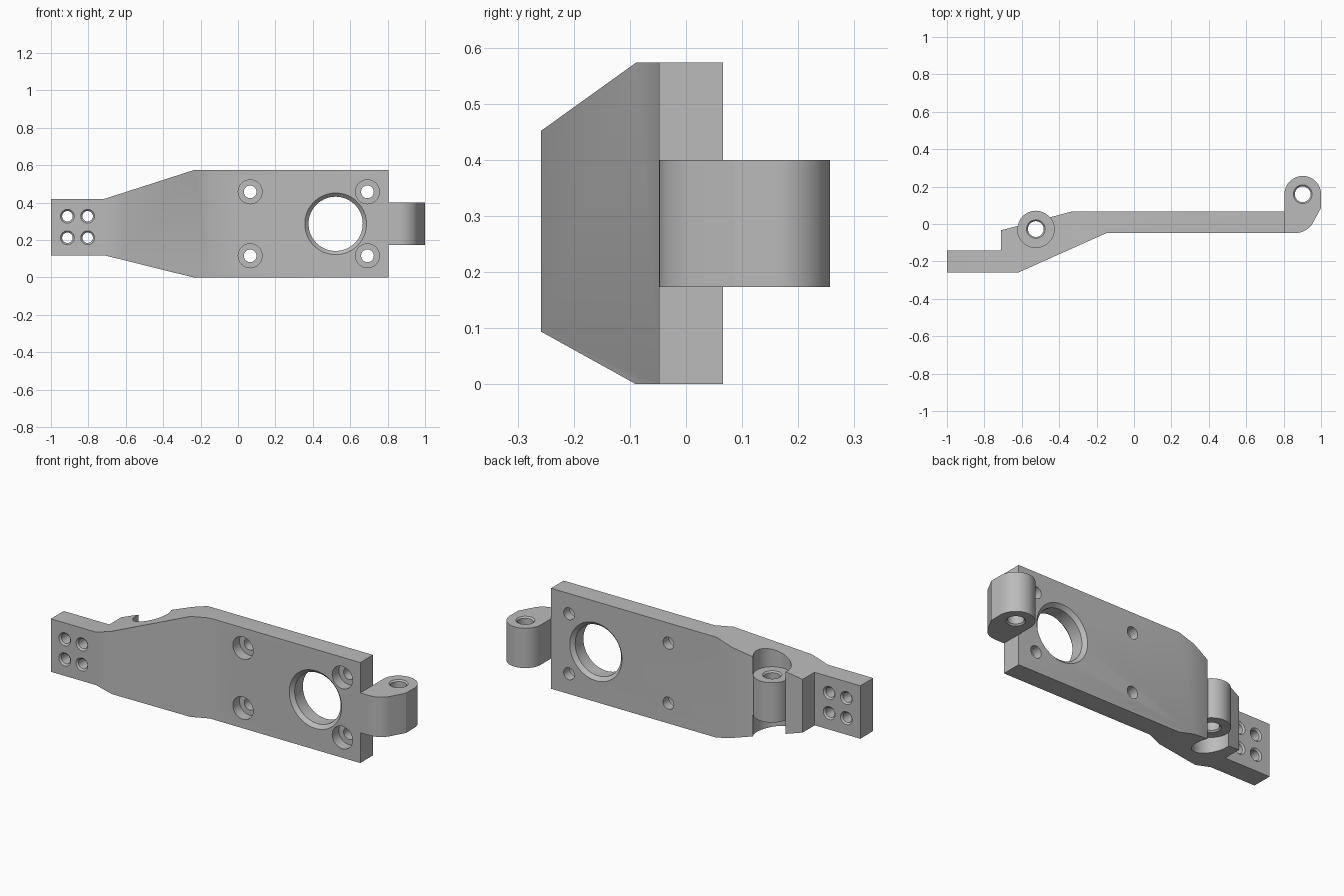
import bpy, bmesh, math
from mathutils import Matrix, Vector

if "Cube" in bpy.data.objects:
    bpy.data.objects.remove(bpy.data.objects["Cube"])

grey = bpy.data.materials.new("machined grey")
grey.diffuse_color = (0.50, 0.50, 0.50, 1)
grey.use_nodes = True
grey.node_tree.nodes["Principled BSDF"].inputs["Base Color"].default_value = grey.diffuse_color

Z0, Z1 = 0.173, 0.40          # height range of both hinge lugs
LUG_R = 0.098
FRONT, BACK = -0.048, 0.066   # plate faces
MID = 0.2865


def make(name, bm):
    bmesh.ops.recalc_face_normals(bm, faces=bm.faces)
    me = bpy.data.meshes.new(name)
    bm.to_mesh(me)
    bm.free()
    me.materials.append(grey)
    ob = bpy.data.objects.new(name, me)
    bpy.context.collection.objects.link(ob)
    return ob


def prism(name, pts, lo, hi, axis='Z'):
    """Extrude a 2D outline along Z (x, y points) or Y (x, z points)."""
    bm = bmesh.new()
    place = (lambda a, b, t: (a, b, t)) if axis == 'Z' else (lambda a, b, t: (a, t, b))
    face = bm.faces.new([bm.verts.new(place(a, b, lo)) for a, b in pts])
    new = bmesh.ops.extrude_face_region(bm, geom=[face])["geom"]
    step = Vector(place(0, 0, hi - lo))
    bmesh.ops.translate(bm, vec=step, verts=[v for v in new if isinstance(v, bmesh.types.BMVert)])
    return make(name, bm)


def lathe(name, profile, a, b, axis='Z', n=48):
    """Solid of revolution from (radius, position along axis) pairs."""
    bm = bmesh.new()
    rings = []
    for r, t in profile:
        ring = []
        for i in range(n):
            c, s = r * math.cos(math.tau * i / n), r * math.sin(math.tau * i / n)
            ring.append(bm.verts.new((a + c, b + s, t) if axis == 'Z' else (a + c, t, b + s)))
        rings.append(ring)
    for p, q in zip(rings, rings[1:]):
        for i in range(n):
            j = (i + 1) % n
            bm.faces.new((p[i], p[j], q[j], q[i]))
    bm.faces.new(rings[0])
    bm.faces.new(rings[-1])
    return make(name, bm)


def chamfered(r, c, lo, hi):
    """Through-hole profile with a chamfer c at both ends."""
    e = 0.01
    return [(r + c + e, lo - e), (r, lo + c), (r, hi - c), (r + c + e, hi + e)]


def boolean(target, tool, op):
    mod = target.modifiers.new(op.lower(), 'BOOLEAN')
    mod.operation, mod.solver, mod.object = op, 'EXACT', tool
    bpy.context.view_layer.objects.active = target
    bpy.ops.object.modifier_apply(modifier=mod.name)
    bpy.data.objects.remove(tool)


def arc(cx, cy, r, a0, a1, n):
    return [(cx + r * math.cos(math.radians(a0 + (a1 - a0) * i / n)),
             cy + r * math.sin(math.radians(a0 + (a1 - a0) * i / n))) for i in range(n + 1)]


# Cranked plate: plan profile trimmed by the tapered front outline
plan = [(-1, -0.258), (-0.615, -0.258), (-0.146, FRONT), (0.805, FRONT), (0.805, BACK),
        (-0.335, BACK), (-0.712, -0.034), (-0.712, -0.142), (-1, -0.142)]
bracket = prism("bracket", plan, -0.1, 0.7)
outline = [(-1.1, 0.118), (-0.714, 0.118), (-0.238, 0), (0.9, 0), (0.9, 0.573),
           (-0.238, 0.573), (-0.714, 0.42), (-1.1, 0.42)]
boolean(bracket, prism("outline", outline, -0.5, 0.5, 'Y'), 'INTERSECT')

# Inner hinge lug, sunk in a round pocket above and below
LX, LY = -0.525, -0.027
boolean(bracket, lathe("inner_lug", [(LUG_R, Z0 - 0.02), (LUG_R, Z1 + 0.02)], LX, LY), 'UNION')
for lo, hi in ((-0.1, Z0), (Z1, 0.7)):
    boolean(bracket, lathe("pocket", [(LUG_R + 0.0006, lo), (LUG_R + 0.0006, hi)], LX, LY), 'DIFFERENCE')

# Outer hinge lug at the end of the plate
EX, EY = 0.902, 0.159
lug = ([(0.804, FRONT)] + arc(0.864, 0.058, 0.106, -90, -30, 10)
       + [(1.0, 0.086)] + arc(EX, EY, LUG_R, 0, 180, 24))
boolean(bracket, prism("outer_lug", lug, Z0, Z1), 'UNION')

# Hinge pin holes
for x, y in ((LX, LY), (EX, EY)):
    boolean(bracket, lathe("pin_hole", chamfered(0.042, 0.008, Z0, Z1), x, y, n=32), 'DIFFERENCE')

# Large bearing hole
boolean(bracket, lathe("bearing_hole", chamfered(0.145, 0.02, FRONT, BACK), 0.522, MID, 'Y', 64), 'DIFFERENCE')

# Counterbored mounting holes
for x in (0.065, 0.692):
    for z in (MID - 0.171, MID + 0.171):
        bore = [(0.064, FRONT - 0.02), (0.064, 0.012), (0.034, 0.012), (0.034, BACK + 0.02)]
        boolean(bracket, lathe("counterbore", bore, x, z, 'Y', 32), 'DIFFERENCE')

# Four small holes in the end pad
for x in (-0.912, -0.804):
    for z in (0.212, 0.327):
        boolean(bracket, lathe("pad_hole", chamfered(0.028, 0.009, -0.258, -0.142), x, z, 'Y', 32), 'DIFFERENCE')

bpy.ops.object.select_all(action='DESELECT')
bracket.select_set(True)
bpy.context.view_layer.objects.active = bracket
bpy.ops.object.shade_smooth_by_angle(angle=math.radians(25))
